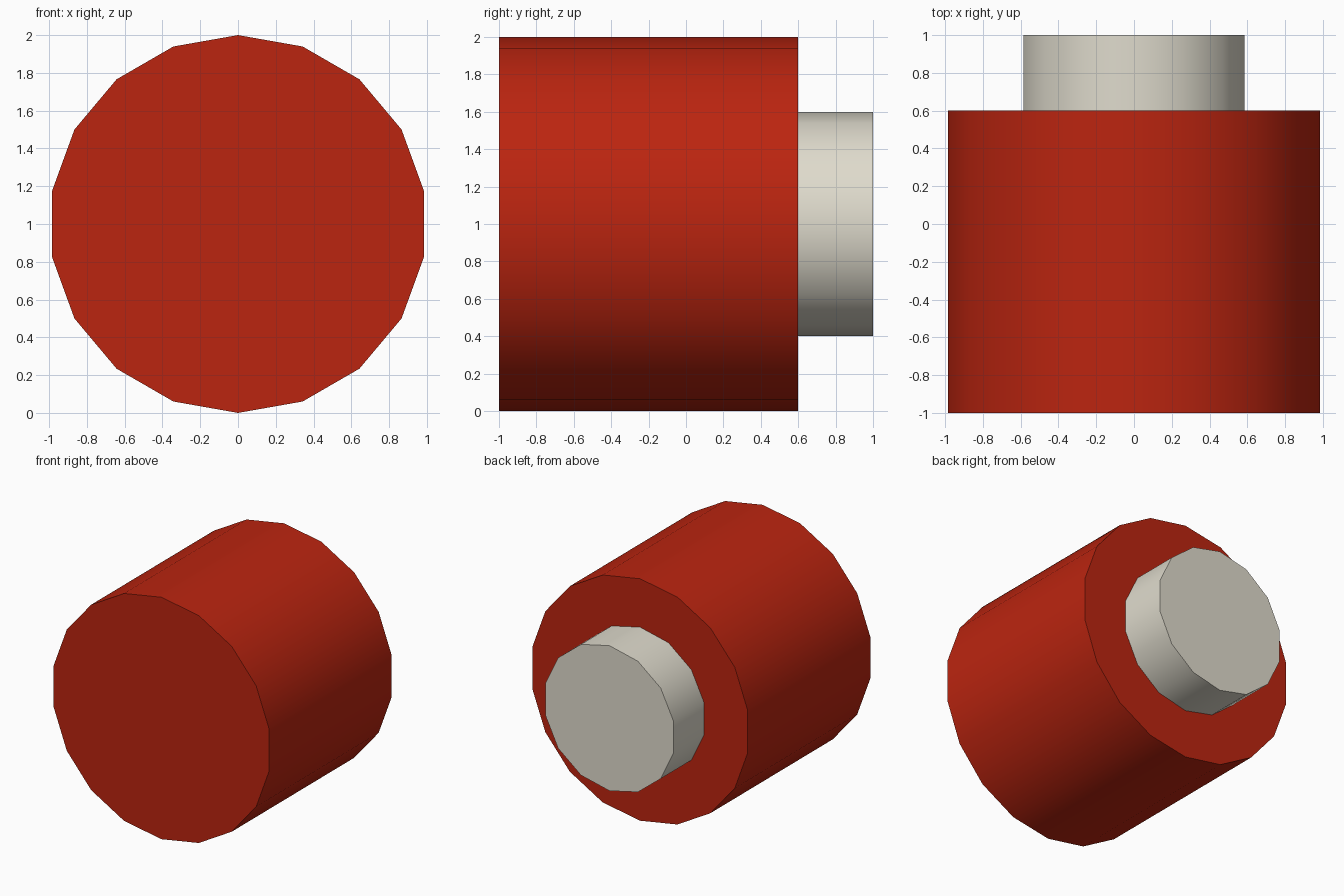
import bpy
import math

cube = bpy.data.objects.get("Cube")
if cube:
    bpy.data.objects.remove(cube, do_unlink=True)


def make_material(name, rgb):
    mat = bpy.data.materials.new(name)
    mat.use_nodes = True
    color = (*rgb, 1)
    mat.diffuse_color = color
    mat.node_tree.nodes["Principled BSDF"].inputs["Base Color"].default_value = color
    return mat


def make_drum(name, sides, radius, y_front, y_back, mat):
    """Cylinder lying along y, with a corner pointing straight up."""
    bpy.ops.mesh.primitive_cylinder_add(
        vertices=sides, radius=radius, depth=y_back - y_front,
        location=(0, (y_front + y_back) / 2, 1), rotation=(math.pi / 2, 0, 0))
    obj = bpy.context.object
    obj.name = name
    obj.data.materials.append(mat)
    bpy.ops.object.shade_smooth_by_angle(angle=math.radians(40))
    return obj


red = make_material("red", (0.50, 0.018, 0.005))
light_grey = make_material("warm light grey", (0.74, 0.71, 0.61))

# Large front body and the smaller stub behind it
make_drum("body", 18, 1.0, -1.0, 0.6, red)
make_drum("rear_stub", 14, 0.6, 0.6, 1.0, light_grey)
